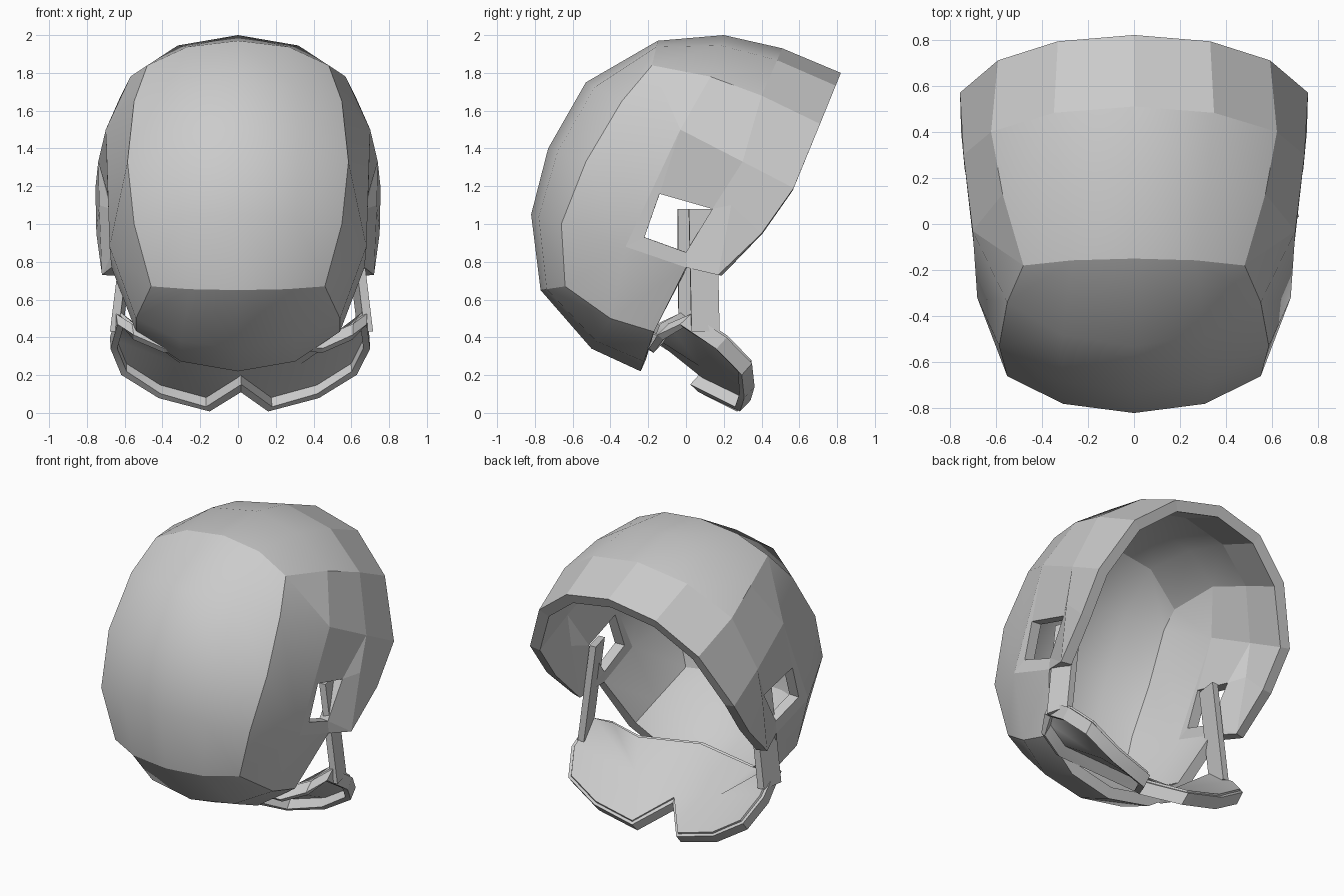
import bpy
import bmesh
import math
from mathutils import Vector

cube = bpy.data.objects.get("Cube")
if cube:
    bpy.data.objects.remove(cube, do_unlink=True)

grey = bpy.data.materials.new("plain_grey")
grey.use_nodes = True
tone = (0.6, 0.6, 0.6, 1)
grey.diffuse_color = tone
grey.node_tree.nodes["Principled BSDF"].inputs["Base Color"].default_value = tone


def half_part(name, faces, thickness, offset, angle, inside, seams=()):
    """Build the +x half from polygons of points, then mirror and thicken it."""
    bm = bmesh.new()
    for polygon in faces:
        bm.faces.new([bm.verts.new(point) for point in polygon])
    bmesh.ops.remove_doubles(bm, verts=bm.verts[:], dist=0.001)
    bmesh.ops.recalc_face_normals(bm, faces=bm.faces[:])
    centre = Vector(inside)
    outward = sum(f.normal.dot(f.calc_center_median() - centre) for f in bm.faces)
    if outward < 0:
        bmesh.ops.reverse_faces(bm, faces=bm.faces[:])
    # Keep the edges along each seam sharp
    for edge in bm.edges:
        for seam in seams:
            if all(any((v.co - p).length < 0.002 for p in seam) for v in edge.verts):
                edge.smooth = False
    mesh = bpy.data.meshes.new(name)
    bm.to_mesh(mesh)
    bm.free()
    mesh.materials.append(grey)
    obj = bpy.data.objects.new(name, mesh)
    bpy.context.collection.objects.link(obj)
    mirror = obj.modifiers.new("mirror", "MIRROR")
    mirror.use_clip = True
    if thickness:
        solid = obj.modifiers.new("thickness", "SOLIDIFY")
        solid.thickness = thickness
        solid.offset = offset
        solid.use_even_offset = True
    bpy.ops.object.select_all(action="DESELECT")
    obj.select_set(True)
    bpy.context.view_layer.objects.active = obj
    for modifier in list(obj.modifiers):
        bpy.ops.object.modifier_apply(modifier=modifier.name)
    bpy.ops.object.shade_smooth_by_angle(angle=math.radians(angle),
                                         keep_sharp_edges=True)
    return obj


# Helmet shell: centre profile (y, z) and side crease (x, y, z), rim to nape
profile = [(.82, 1.8), (.51, 1.93), (.2, 2), (-.15, 1.97), (-.53, 1.75),
           (-.73, 1.4), (-.82, 1.05), (-.77, .65), (-.5, .34), (-.24, .22)]
crease_points = [(.59, .71, 1.53), (.62, .4, 1.68), (.57, .13, 1.78),
                 (.48, -.18, 1.84), (.55, -.34, 1.65), (.585, -.53, 1.33),
                 (.55, -.66, 1), (.46, -.64, .67), (.54, -.4, .5), (.54, -.17, .43)]
middle = [Vector((0, y, z)) for y, z in profile]
crease = [Vector(p) for p in crease_points]
between = []
for m, c in zip(middle, crease):
    p = m.lerp(c, .25)
    p.x = c.x * .56
    between.append(p)

shell = []
for left, right in ((middle, between), (between, crease)):
    for i in range(len(left) - 1):
        shell.append([left[i], left[i + 1], right[i + 1], right[i]])

# Ear panel dished in around a four-sided opening
brow = (.755, .57, 1.19)
cheek = (.75, .4, .95)
upper = (.74, .3, 1.33)
front = (.735, .24, 1.1)
top = (.7, -.03, 1.5)
back = (.68, -.32, .88)
notch = (.67, 0, .77)
lobe = (.72, .17, .73)
hole = [(.69, -.14, 1.16), (.675, .14, 1.08), (.665, 0, .85), (.68, -.22, .93)]
shell += [
    [crease[0], crease[1], upper, brow],
    [crease[1], crease[2], top, upper],
    [crease[2], crease[3], top],
    [crease[3], crease[4], top],
    [crease[4], crease[5], back, top],
    [crease[5], crease[6], back],
    [crease[6], crease[7], back],
    [crease[7], crease[8], back],
    [crease[8], crease[9], notch, back],
    [brow, upper, front, cheek],
    [cheek, front, lobe],
    [top, back, hole[3], hole[0]],
    [back, notch, hole[2], hole[3]],
    [notch, lobe, hole[2]],
    [lobe, front, hole[1], hole[2]],
    [front, upper, hole[1]],
    [upper, top, hole[0], hole[1]],
]
seams = [crease] + [[row[i] for row in (middle, between, crease)] for i in (3, 7)]
helmet = half_part("helmet_shell", shell, .07, -1, 40, (0, 0, 1.1), seams)

# The lining is thicker at the two upper corners
for side in (-1, 1):
    corner = Vector((side * .43, -.14, 1.76))
    nearest = min(helmet.data.vertices, key=lambda v: (v.co - corner).length)
    nearest.co = (side * .48, -.19, 1.7)

# Rim and ear panels are faceted, the dome stays smooth
for face in helmet.data.polygons:
    x, y, z = face.center
    if y > .45 or (abs(x) > .58 and y > -.2):
        face.use_smooth = False

# Chin cup: a bowl with a central notch, bordered by a flange all round
border = [Vector(p) for p in (
    (0, .13, .19), (.165, .35, .08), (.42, .36, .15), (.61, .34, .27),
    (.67, .21, .4), (.645, .03, .52), (.58, -.08, .46), (.42, -.12, .39),
    (0, -.17, .43))]
bowl = Vector((.3, .09, .26))
cup = [[bowl, a, b] for a, b in zip(border, border[1:])]
cup.append([bowl, border[-1], border[0]])
chin_cup = half_part("chin_cup", cup, .025, 0, 45, (0, 0, 1))

drop = Vector((0, -.055, -.06))
rim = [[a, b, b + drop, a + drop] for a, b in zip(border, border[1:])]
cup_rim = half_part("chin_cup_rim", rim, .035, 0, 20, (0, .1, .3))


# Straps: bars leaning from inside the ear panels out to the cup
def section(x, y, z, width, depth):
    return [Vector((x + sx * depth / 2 - sy * .015, y + sy * width / 2, z))
            for sx, sy in ((-1, -1), (1, -1), (1, 1), (-1, 1))]


high = section(.58, .09, 1.08, .15, .045)
low = section(.66, .1, .43, .15, .045)
strap = [high, low]
for i in range(4):
    j = (i + 1) % 4
    strap.append([high[i], high[j], low[j], low[i]])
straps = half_part("chin_straps", strap, 0, 0, 20, (.62, .09, .75))

# The cup and straps hang slightly askew
for part in (chin_cup, cup_rim, straps):
    part.rotation_euler.z = .05
    part.location = (.02, -.03, 0)
